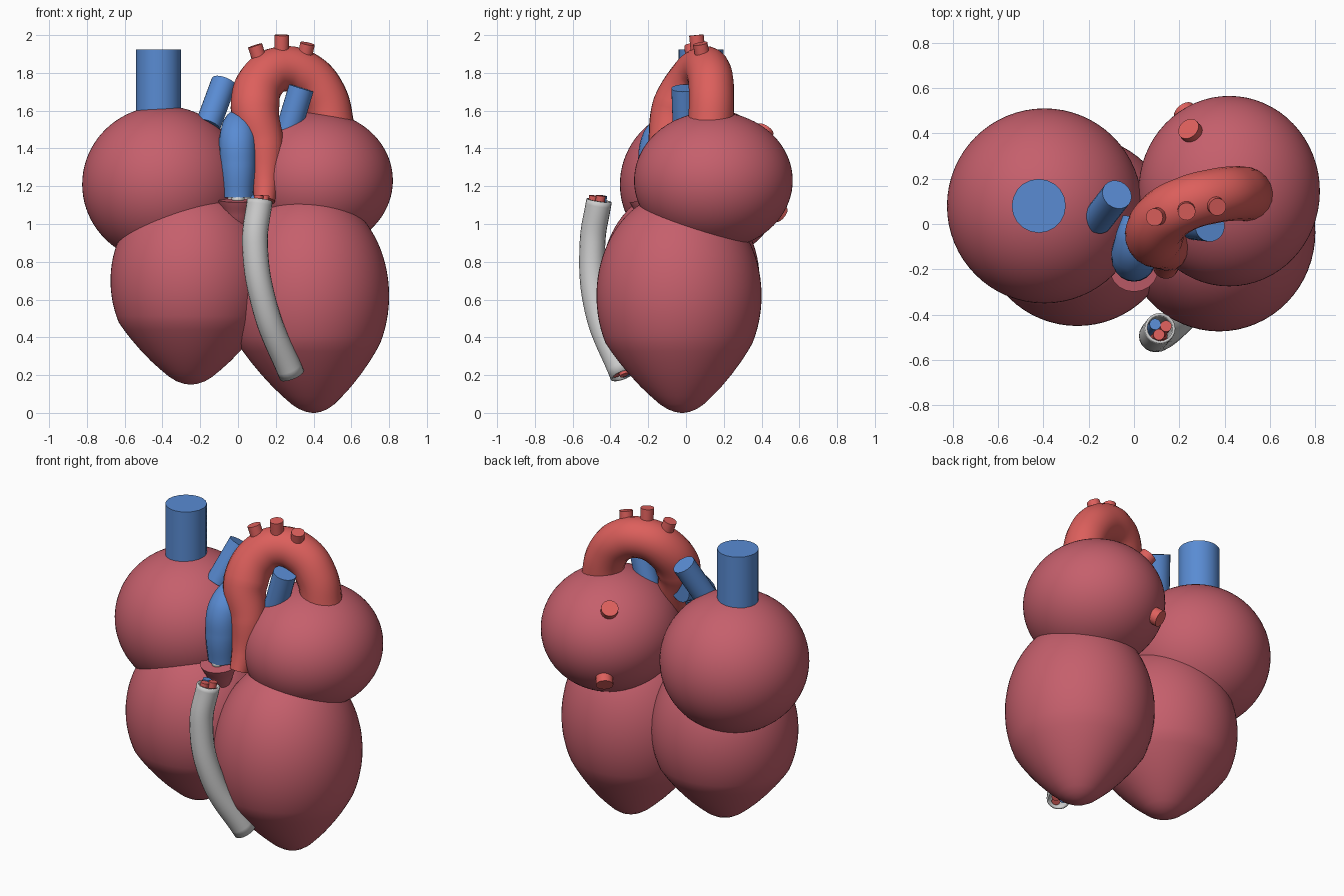
import bpy, bmesh, math
from mathutils import Vector

if "Cube" in bpy.data.objects:
    bpy.data.objects.remove(bpy.data.objects["Cube"])


def material(name, rgb):
    m = bpy.data.materials.new(name)
    m.diffuse_color = (*rgb, 1)
    m.use_nodes = True
    m.node_tree.nodes["Principled BSDF"].inputs["Base Color"].default_value = m.diffuse_color
    return m


FLESH = material("flesh", (0.56, 0.115, 0.15))
RED = material("artery_red", (0.72, 0.115, 0.107))
BLUE = material("vein_blue", (0.1, 0.26, 0.65))
WHITE = material("valve_white", (0.9, 0.88, 0.85))


def finish(ob, mat, angle=40):
    if mat:
        ob.data.materials.append(mat)
    bpy.ops.object.select_all(action='DESELECT')
    ob.select_set(True)
    bpy.context.view_layer.objects.active = ob
    bpy.ops.object.shade_smooth_by_angle(angle=math.radians(angle))
    return ob


def add_mesh(name, bm, mat, angle=40):
    me = bpy.data.meshes.new(name)
    bmesh.ops.recalc_face_normals(bm, faces=bm.faces)
    bm.to_mesh(me)
    bm.free()
    ob = bpy.data.objects.new(name, me)
    bpy.context.collection.objects.link(ob)
    return finish(ob, mat, angle)


def ellipsoid(name, centre, size, mat):
    bm = bmesh.new()
    bmesh.ops.create_uvsphere(bm, u_segments=64, v_segments=40, radius=1)
    bmesh.ops.scale(bm, vec=size, verts=bm.verts)
    bmesh.ops.translate(bm, vec=centre, verts=bm.verts)
    return add_mesh(name, bm, mat)


def ventricle(name, centre, size, seam, tip):
    """Ellipsoid above the seam height, rounded cone down to the tip."""
    c, t = Vector(centre), Vector(tip)
    bm = bmesh.new()
    rings = []
    low = math.asin((seam - c.z) / size[2])
    for i in range(29):
        a = math.radians(88) + (low - math.radians(88)) * i / 28
        rings.append((c.x, c.y, c.z + size[2] * math.sin(a), math.cos(a)))
    for f, h in ((.93, .88), (.83, .73), (.7, .555), (.55, .375), (.42, .24),
                 (.3, .125), (.2, .055), (.1, .014), (.02, 0)):
        rings.append((t.x + (c.x - t.x) * h, t.y + (c.y - t.y) * h,
                      t.z + (seam - t.z) * h, f * math.cos(low)))
    loops = []
    for x, y, z, f in rings:
        loops.append([bm.verts.new((x + size[0] * f * math.cos(k * math.tau / 64),
                                    y + size[1] * f * math.sin(k * math.tau / 64), z))
                      for k in range(64)])
    for a, b in zip(loops, loops[1:]):
        for k in range(64):
            bm.faces.new((a[k], a[k - 1], b[k - 1], b[k]))
    bm.faces.new(loops[0])
    bm.faces.new(loops[-1])
    return add_mesh(name, bm, FLESH)


def tube(name, points, mat, caps=True, wall=0):
    """Swept tube through (x, y, z, radius) points."""
    cu = bpy.data.curves.new(name, 'CURVE')
    cu.dimensions = '3D'
    cu.bevel_depth = 1
    cu.bevel_resolution = 8
    cu.resolution_u = 10
    cu.use_fill_caps = caps
    sp = cu.splines.new('BEZIER')
    sp.bezier_points.add(len(points) - 1)
    for bp, p in zip(sp.bezier_points, points):
        bp.co = p[:3]
        bp.radius = p[3]
        bp.handle_left_type = bp.handle_right_type = 'AUTO'
    tmp = bpy.data.objects.new(name + "_path", cu)
    bpy.context.collection.objects.link(tmp)
    bpy.context.view_layer.update()
    dg = bpy.context.evaluated_depsgraph_get()
    me = bpy.data.meshes.new_from_object(tmp.evaluated_get(dg))
    bpy.data.objects.remove(tmp)
    bm = bmesh.new()
    bm.from_mesh(me)
    bmesh.ops.remove_doubles(bm, verts=bm.verts, dist=1e-5)
    ob = add_mesh(name, bm, mat)
    if wall:
        s = ob.modifiers.new("wall", 'SOLIDIFY')
        s.thickness, s.offset = wall, -1
    return ob


# Chambers
ventricle("left_ventricle", (0.375, -0.037, 0.62), (0.425, 0.437, 0.55), 0.37, (0.4, -0.02, 0))
ventricle("right_ventricle", (-0.25, -0.03, 0.70), (0.425, 0.42, 0.5), 0.48, (-0.25, -0.03, 0.15))
ellipsoid("left_atrium", (0.42, 0.145, 1.23), (0.40, 0.42, 0.365), FLESH)
ellipsoid("right_atrium", (-0.395, 0.08, 1.21), (0.43, 0.43, 0.415), FLESH)

# Outflow collar with valve leaflets
tube("outflow_collar", [(0, -0.17, 0.98, .05), (0, -0.18, 1.06, .08), (0, -0.19, 1.13, .11)], FLESH)
for i in range(3):
    a = math.radians(-90 + 120 * i)
    ellipsoid(f"valve_leaflet_{i + 1}",
              (0.045 * math.cos(a), -0.16 + 0.045 * math.sin(a), 1.14), (.035, .035, .035), WHITE)

# Blue vessels
tube("upper_vena_cava", [(-0.42, 0.08, 1.5, .119), (-0.42, 0.08, 1.925, .119)], BLUE)
tube("pulmonary_trunk", [(0, -0.16, 1.14, .08), (0, -0.16, 1.3, .095), (0, -0.13, 1.45, .1),
                         (0.01, -0.05, 1.52, .09), (0.02, 0.03, 1.52, .07)], BLUE)
tube("right_pulmonary_branch", [(-0.16, 0.02, 1.52, .068), (-0.075, 0.13, 1.75, .068)], BLUE)
tube("left_pulmonary_branch", [(0.25, 0.0, 1.44, .068), (0.335, -0.01, 1.72, .068)], BLUE)

# Aorta and its three arch branches
tube("aorta", [(0.14, -0.19, 1.12, .055), (0.145, -0.15, 1.22, .07), (0.14, -0.1, 1.4, .105),
               (0.09, -0.05, 1.62, .13), (0.13, 0.03, 1.76, .125), (0.23, 0.09, 1.82, .12),
               (0.36, 0.125, 1.79, .12), (0.455, 0.135, 1.68, .12), (0.50, 0.13, 1.5, .12)], RED)
for i, (a, b) in enumerate((((0.13, 0.04, 1.82), (0.09, 0.03, 1.945)),
                            ((0.23, 0.07, 1.85), (0.232, 0.055, 2.0)),
                            ((0.34, 0.10, 1.82), (0.368, 0.075, 1.955)))):
    tube(f"arch_branch_{i + 1}", [(*a, .039), (*b, .039)], RED)

# Pulmonary vein stubs on the back of the left atrium
tube("pulmonary_vein_upper", [(0.32, 0.33, 1.36, .05), (0.24, 0.42, 1.5, .05)], RED)
tube("pulmonary_vein_lower", [(0.28, 0.42, 1.12, .05), (0.22, 0.5, 1.05, .05)], RED)

# Grey sleeve holding three small vessels
path = [(0.115, -0.46, 1.125), (0.09, -0.495, 0.9), (0.145, -0.47, 0.55), (0.285, -0.335, 0.2)]
tube("vessel_sleeve", [(*p, .068) for p in path], None, caps=False, wall=0.012)
for i, mat in enumerate((RED, BLUE, RED)):
    a = math.radians(20 + 120 * i)
    dx, dy = .028 * math.cos(a), .028 * math.sin(a)
    pts = [(x + dx, y + dy, z, .025) for x, y, z in path]
    pts[0] = (pts[0][0], pts[0][1], 1.15, .025)
    tube(f"inner_vessel_{i + 1}", pts, mat)
